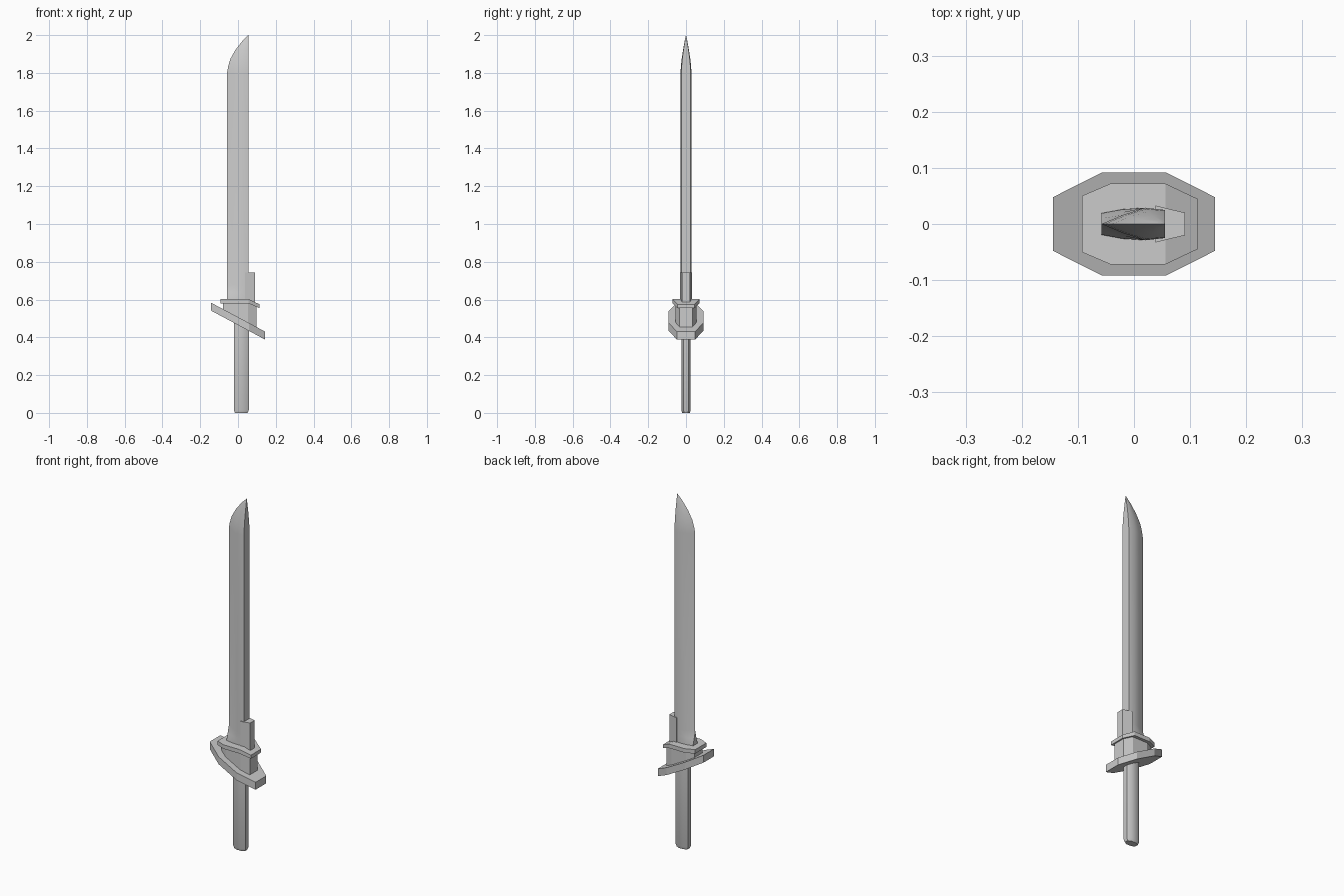
import bpy, bmesh

if "Cube" in bpy.data.objects:
    bpy.data.objects.remove(bpy.data.objects["Cube"])


def loft(name, rings, smooth=None):
    """Skin equal-length closed rings of points and cap both ends."""
    bm = bmesh.new()
    loops = [[bm.verts.new(p) for p in ring] for ring in rings]
    n = len(loops[0])
    for a, b in zip(loops, loops[1:]):
        for i in range(n):
            j = (i + 1) % n
            bm.faces.new((a[i], a[j], b[j], b[i]))
    bm.faces.new(loops[0])
    bm.faces.new(loops[-1])
    bmesh.ops.remove_doubles(bm, verts=bm.verts, dist=1e-5)
    bmesh.ops.recalc_face_normals(bm, faces=bm.faces)
    me = bpy.data.meshes.new(name)
    bm.to_mesh(me)
    bm.free()
    ob = bpy.data.objects.new(name, me)
    bpy.context.collection.objects.link(ob)
    if smooth:
        bpy.context.view_layer.objects.active = ob
        ob.select_set(True)
        bpy.ops.object.shade_smooth_by_angle(angle=smooth)
        ob.select_set(False)
    return ob


def mirrored(half, z):
    """Closed horizontal ring from (x, half width) pairs, mirrored in y."""
    return [(x, y, z) for x, y in half] + [(x, -y, z) for x, y in reversed(half)]


def plate(name, columns):
    """Plate running along x; columns are (x, half width, bottom z, top z)."""
    return loft(name, [[(x, -y, b), (x, y, b), (x, y, t), (x, -y, t)]
                       for x, y, b, t in columns])


# Handle with a chamfered end
grip = [(-0.022, 0.013), (0.0, 0.025), (0.036, 0.025), (0.057, 0.013)]
cx = 0.0175
butt = [(cx + (x - cx) * 0.85, y * 0.8) for x, y in grip]
loft("handle", [mirrored(butt, 0), mirrored(grip, 0.015), mirrored(grip, 0.52)], 0.6)

# Slanted hand guard
slope = lambda x: 0.507 - 0.535 * x
plate("hand_guard", [(x, y, slope(x) - 0.042, slope(x)) for x, y in
                     [(-0.144, 0.048), (-0.057, 0.092), (0.057, 0.092), (0.144, 0.048)]])

# Neck between the guard and the collar
plate("neck", [(x, y, slope(x) - 0.01, t) for x, y, t in
               [(-0.08, 0.036, 0.59), (-0.04, 0.055, 0.59),
                (0.053, 0.055, 0.59), (0.098, 0.034, 0.57)]])

# Collar, bent down at the back
plate("collar", [(-0.093, 0.05, 0.58, 0.603), (-0.042, 0.072, 0.58, 0.603),
                 (0.056, 0.072, 0.58, 0.603), (0.113, 0.045, 0.555, 0.575)])

# Tapered block behind the blade
plate("spine_block", [(0.038, 0.033, 0.56, 0.742), (0.091, 0.02, 0.56, 0.742)])

# Blade: thick base, sharp edge, curved tip
back = 0.055
rings = []
for z, edge_y, mid_y in [(0.58, 0.02, 0.027), (0.61, 0.019, 0.026),
                         (0.64, 0.01, 0.021), (0.68, 0, 0.016)]:
    rings.append(mirrored([(-0.058, edge_y), (-0.02, mid_y),
                           (0.02, 0.029), (back, 0.025)], z))
for z, left, w in [(1.8, -0.058, 1), (1.835, -0.052, 0.93), (1.875, -0.04, 0.78),
                   (1.923, -0.013, 0.53), (1.97, 0.024, 0.23), (2.0, 0.0549, 0.01)]:
    s = (back - left) / 0.113
    rings.append(mirrored([(left, 0), (left + 0.038 * s, 0.016 * w),
                           (left + 0.078 * s, 0.029 * w), (back, 0.025 * w)], z))
loft("blade", rings, 0.5)
